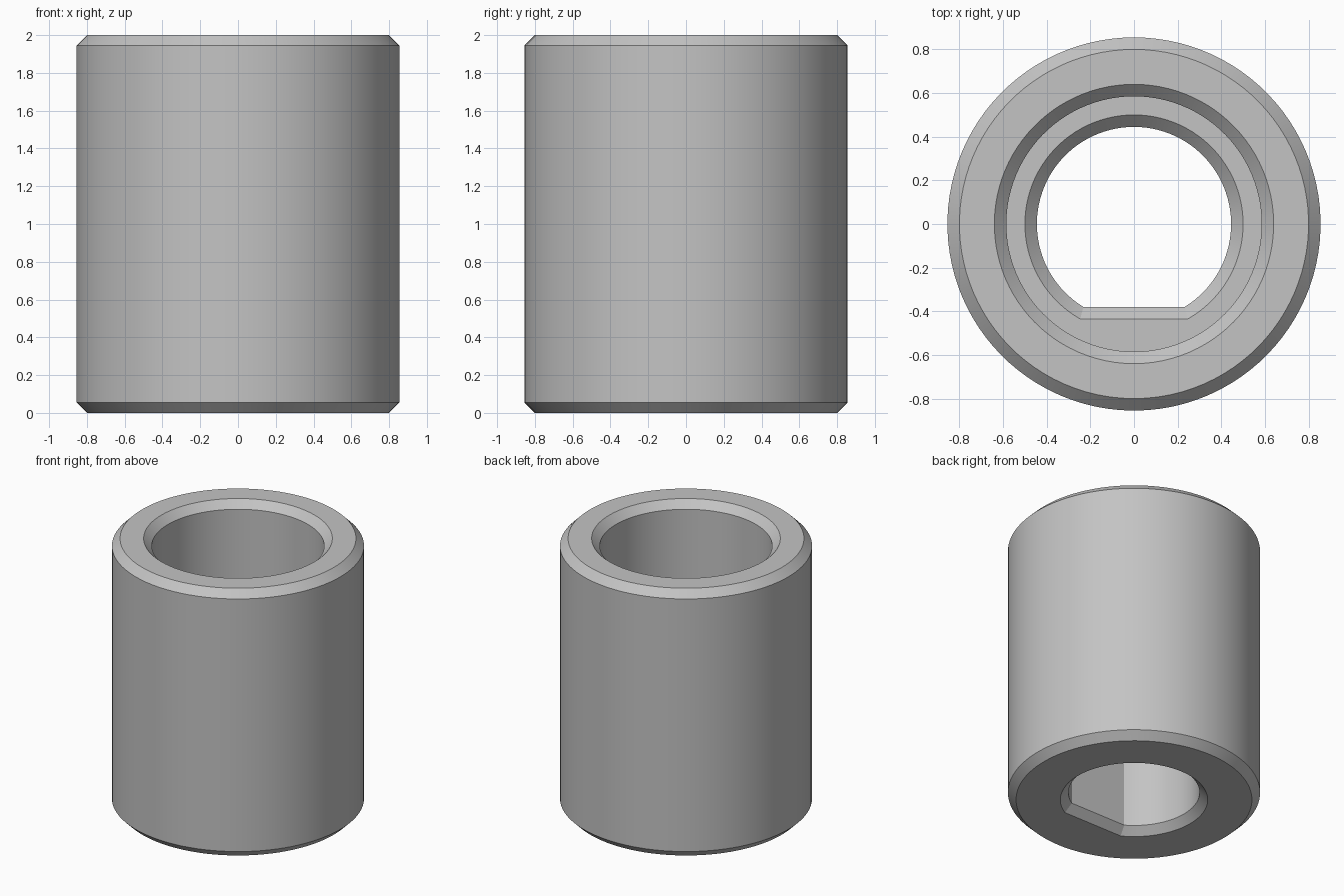
import bpy
import bmesh
from math import sin, cos, acos, pi, radians

cube = bpy.data.objects.get("Cube")
if cube:
    bpy.data.objects.remove(cube, do_unlink=True)

# Main dimensions
HEIGHT, OUTER, BORE = 2.0, 0.855, 0.585
SHAFT, FLAT = 0.445, 0.38
CHAMFER, STEP = 0.055, 1.0
ARC_STEPS, FLAT_STEPS = 84, 16

steel = bpy.data.materials.new("grey_steel")
steel.use_nodes = True
grey = (0.55, 0.55, 0.55, 1)
steel.diffuse_color = grey
steel.node_tree.nodes["Principled BSDF"].inputs["Base Color"].default_value = grey


def ring(bm, radius, z, flat=None):
    """Circle of vertices, cut by a flat on the front side if one is given."""
    half = acos((flat or FLAT) / (radius if flat else SHAFT))
    start = -pi / 2 + half
    verts = []
    for i in range(ARC_STEPS):
        a = start + (2 * pi - 2 * half) * i / ARC_STEPS
        verts.append(bm.verts.new((radius * cos(a), radius * sin(a), z)))
    for i in range(FLAT_STEPS):
        a = -pi / 2 - half + 2 * half * i / FLAT_STEPS
        r = flat / -sin(a) if flat else radius
        verts.append(bm.verts.new((r * cos(a), r * sin(a), z)))
    return verts


bm = bmesh.new()
C = CHAMFER
rings = [
    # Outer wall with chamfered ends
    ring(bm, OUTER - C, 0),
    ring(bm, OUTER, C),
    ring(bm, OUTER, HEIGHT - C),
    ring(bm, OUTER - C, HEIGHT),
    # Wide upper bore down to the step
    ring(bm, BORE + C, HEIGHT),
    ring(bm, BORE, HEIGHT - C),
    ring(bm, BORE, STEP),
    # D-shaped shaft hole, chamfered at both ends
    ring(bm, SHAFT + C, STEP, FLAT + C),
    ring(bm, SHAFT, STEP - C, FLAT),
    ring(bm, SHAFT, C, FLAT),
    ring(bm, SHAFT + C, 0, FLAT + C),
]

# Skin between neighbouring rings, closing back to the first
count = ARC_STEPS + FLAT_STEPS
for low, high in zip(rings, rings[1:] + rings[:1]):
    for i in range(count):
        j = (i + 1) % count
        bm.faces.new((low[i], low[j], high[j], high[i]))
bmesh.ops.recalc_face_normals(bm, faces=bm.faces)

mesh = bpy.data.meshes.new("shaft_sleeve")
bm.to_mesh(mesh)
bm.free()
mesh.materials.append(steel)
sleeve = bpy.data.objects.new("shaft_sleeve", mesh)
bpy.context.collection.objects.link(sleeve)

bpy.ops.object.select_all(action="DESELECT")
sleeve.select_set(True)
bpy.context.view_layer.objects.active = sleeve
bpy.ops.object.shade_smooth_by_angle(angle=radians(20))
